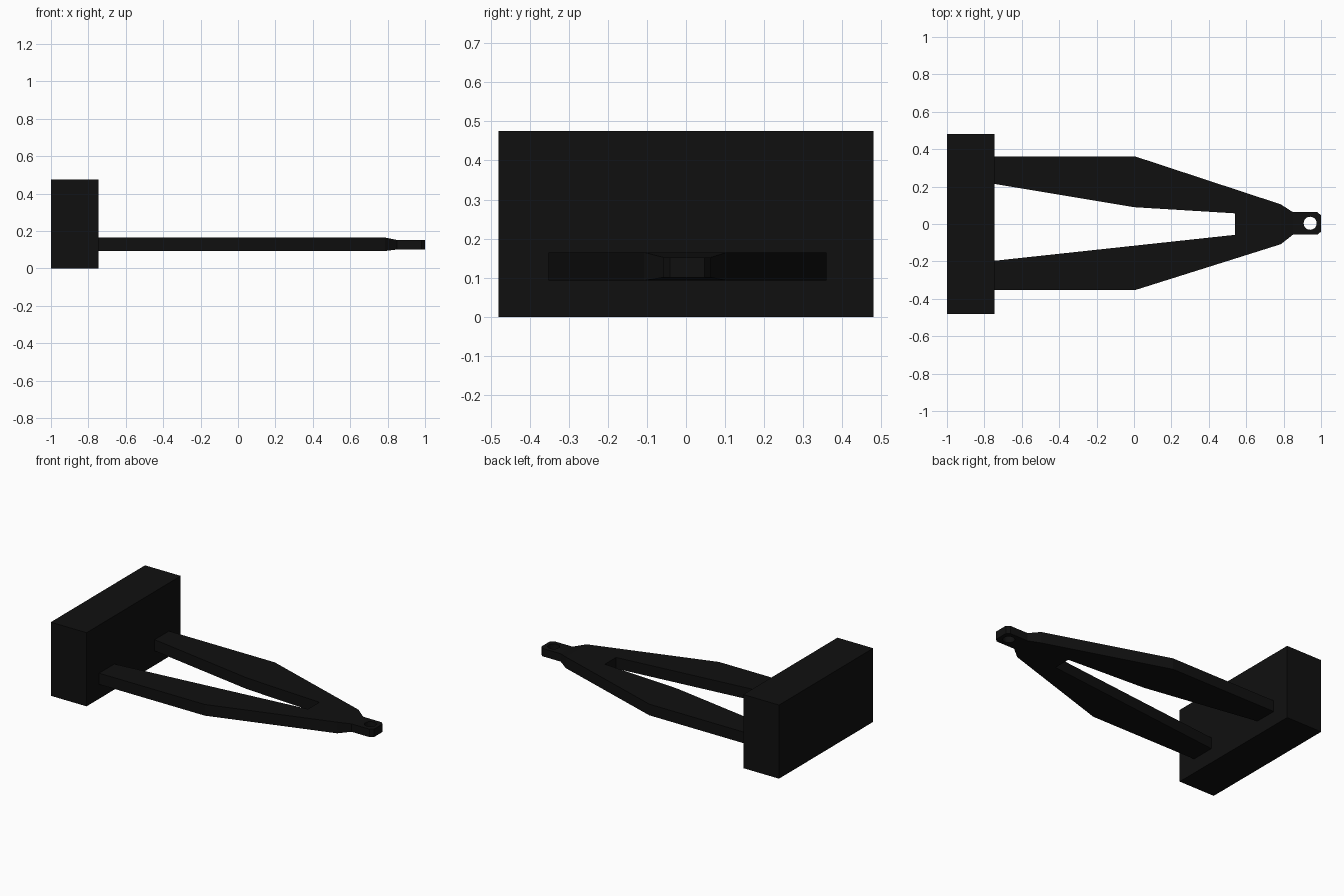
import bpy
import bmesh
import math

if "Cube" in bpy.data.objects:
    bpy.data.objects.remove(bpy.data.objects["Cube"])

black = bpy.data.materials.new("black_paint")
black.diffuse_color = (0.005, 0.005, 0.005, 1)
black.use_nodes = True
black.node_tree.nodes["Principled BSDF"].inputs["Base Color"].default_value = black.diffuse_color


def prism(name, outlines, z0, z1):
    """Flat plate from closed outlines (later outlines become holes)."""
    curve = bpy.data.curves.new(name, 'CURVE')
    curve.dimensions = '2D'
    curve.fill_mode = 'BOTH'
    curve.extrude = (z1 - z0) / 2
    for pts in outlines:
        spline = curve.splines.new('POLY')
        spline.points.add(len(pts) - 1)
        for p, (x, y) in zip(spline.points, pts):
            p.co = (x, y, 0, 1)
        spline.use_cyclic_u = True
    tmp = bpy.data.objects.new(name + "_curve", curve)
    bpy.context.collection.objects.link(tmp)
    bpy.context.view_layer.update()
    mesh = bpy.data.meshes.new_from_object(
        tmp.evaluated_get(bpy.context.evaluated_depsgraph_get()))
    bpy.data.objects.remove(tmp)
    bm = bmesh.new()
    bm.from_mesh(mesh)
    bmesh.ops.remove_doubles(bm, verts=bm.verts, dist=1e-5)
    bmesh.ops.translate(bm, verts=bm.verts, vec=(0, 0, (z0 + z1) / 2))
    return finish(name, bm)


def finish(name, bm):
    bmesh.ops.recalc_face_normals(bm, faces=bm.faces)
    mesh = bpy.data.meshes.new(name)
    bm.to_mesh(mesh)
    bm.free()
    for poly in mesh.polygons:
        poly.use_smooth = False
    mesh.materials.clear()
    mesh.materials.append(black)
    obj = bpy.data.objects.new(name, mesh)
    bpy.context.collection.objects.link(obj)
    return obj


def loft(name, a, b):
    """Closed block between two rectangles (x, y0, y1, z0, z1)."""
    bm = bmesh.new()
    rings = []
    for x, y0, y1, z0, z1 in (a, b):
        corners = [(y0, z0), (y1, z0), (y1, z1), (y0, z1)]
        rings.append([bm.verts.new((x, y, z)) for y, z in corners])
    p, q = rings
    bm.faces.new(p)
    bm.faces.new(q)
    for i in range(4):
        j = (i + 1) % 4
        bm.faces.new((p[i], p[j], q[j], q[i]))
    return finish(name, bm)


# Rear block
loft("rear_block", (-1, -0.48, 0.48, 0, 0.475), (-0.745, -0.48, 0.48, 0, 0.475))

# Forked frame, one outline running round both arms
prism("forked_frame", [[
    (-0.75, 0.36), (0.01, 0.36), (0.785, 0.105), (0.785, -0.108),
    (0.01, -0.352), (-0.75, -0.352), (-0.75, -0.197), (0.54, -0.058),
    (0.54, 0.057), (0.0, 0.09), (-0.75, 0.215)]], 0.093, 0.165)

# Tapered neck
loft("neck", (0.785, -0.108, 0.105, 0.093, 0.165),
     (0.85, -0.057, 0.063, 0.101, 0.152))

# Hitch tongue with pin hole
hole = [(0.942 + 0.035 * math.cos(i * math.tau / 24),
         0.004 + 0.035 * math.sin(i * math.tau / 24)) for i in range(24)]
prism("hitch_tongue", [[
    (0.845, 0.063), (0.98, 0.063), (1, 0.047),
    (1, -0.041), (0.98, -0.057), (0.845, -0.057)], hole], 0.101, 0.152)
